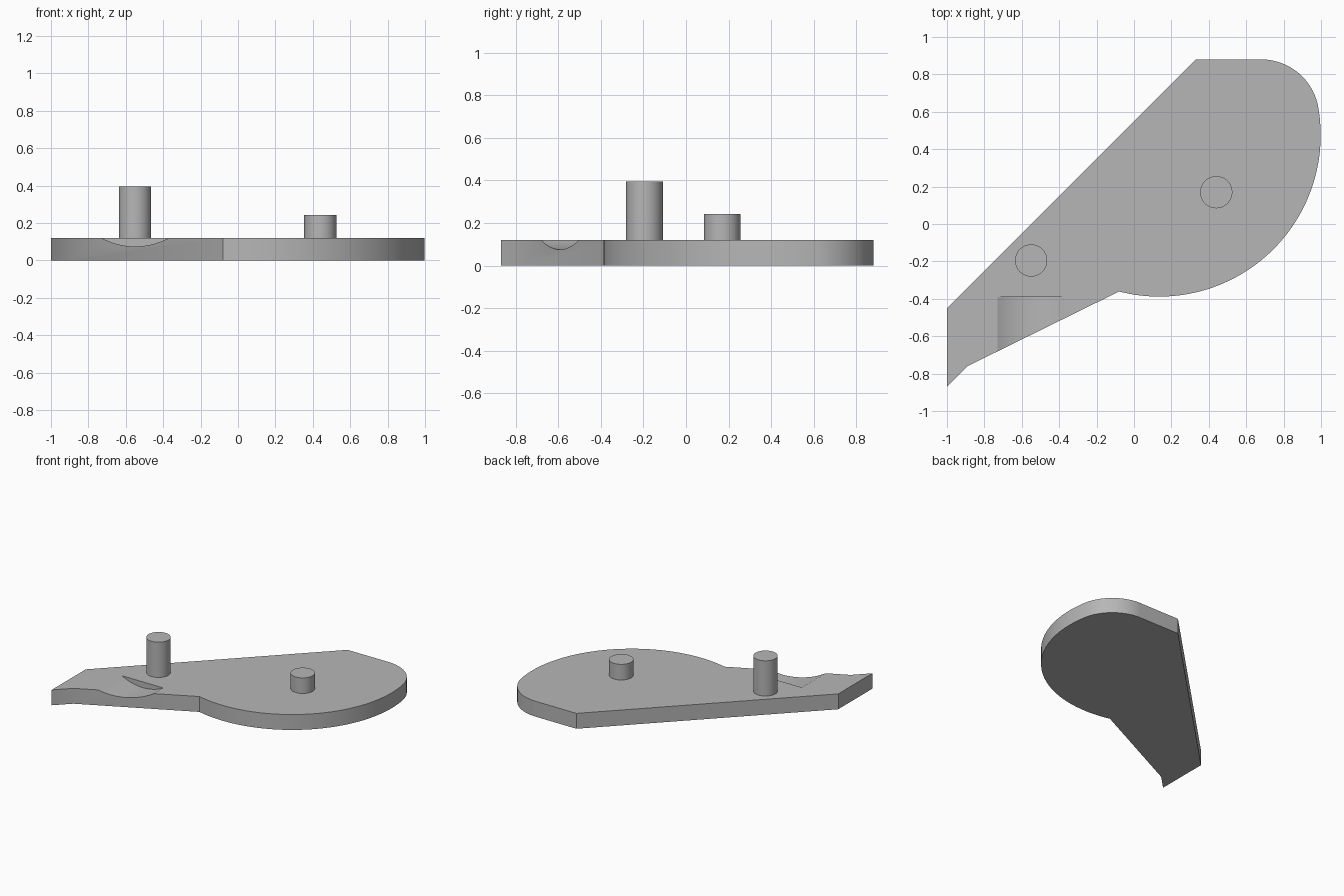
import bpy
import bmesh
from math import cos, sin, radians, pi

if "Cube" in bpy.data.objects:
    bpy.data.objects.remove(bpy.data.objects["Cube"], do_unlink=True)

THICK = 0.12

grey = bpy.data.materials.new("plain grey")
grey.use_nodes = True
colour = (0.47, 0.47, 0.47, 1)
grey.diffuse_color = colour
grey.node_tree.nodes["Principled BSDF"].inputs["Base Color"].default_value = colour


def arc(cx, cy, r, start, end, steps):
    """Points along a circular arc, angles in degrees."""
    angles = [radians(start + (end - start) * i / steps) for i in range(steps + 1)]
    return [(cx + r * cos(a), cy + r * sin(a)) for a in angles]


def smooth(ob):
    bpy.ops.object.select_all(action="DESELECT")
    ob.select_set(True)
    bpy.context.view_layer.objects.active = ob
    bpy.ops.object.shade_smooth_by_angle(angle=radians(25))


def cylinder(name, r, depth, location, rotation=(0, 0, 0), sides=64):
    bpy.ops.mesh.primitive_cylinder_add(vertices=sides, radius=r, depth=depth,
                                        location=location, rotation=rotation)
    ob = bpy.context.object
    ob.name = name
    ob.data.materials.append(grey)
    return ob


# Plate outline: pointed tail, large round lobe, rounded far corner
outline = [(-1, -0.45), (-1, -0.87), (-0.89, -0.76)]
outline += arc(0.135, 0.475, 0.863, -104.4, 9.9, 64)
outline += arc(0.68, 0.57, 0.31, 9.9, 90, 28)[1:]
outline += [(0.33, 0.88)]

bm = bmesh.new()
base = bm.faces.new([bm.verts.new((x, y, 0)) for x, y in outline])
top = bmesh.ops.extrude_face_region(bm, geom=[base])["geom"]
bmesh.ops.translate(bm, vec=(0, 0, THICK),
                    verts=[v for v in top if isinstance(v, bmesh.types.BMVert)])
bmesh.ops.recalc_face_normals(bm, faces=bm.faces)
mesh = bpy.data.meshes.new("plate")
bm.to_mesh(mesh)
bm.free()
plate = bpy.data.objects.new("plate", mesh)
bpy.context.collection.objects.link(plate)
mesh.materials.append(grey)

# Shallow round groove, open at the front edge
cutter = cylinder("groove_cutter", 0.38, 0.6, (-0.55, -0.69, 0.455),
                  (pi / 2, 0, 0), 160)
groove = plate.modifiers.new("groove", "BOOLEAN")
groove.operation = "DIFFERENCE"
groove.solver = "EXACT"
groove.object = cutter
bpy.context.view_layer.objects.active = plate
bpy.ops.object.modifier_apply(modifier="groove")
bpy.data.objects.remove(cutter, do_unlink=True)
smooth(plate)

# Upright pegs
for name, x, y, height in (("tall_peg", -0.55, -0.195, 0.395),
                           ("short_peg", 0.44, 0.17, 0.242)):
    length = height - THICK
    smooth(cylinder(name, 0.086, length, (x, y, THICK + length / 2)))
